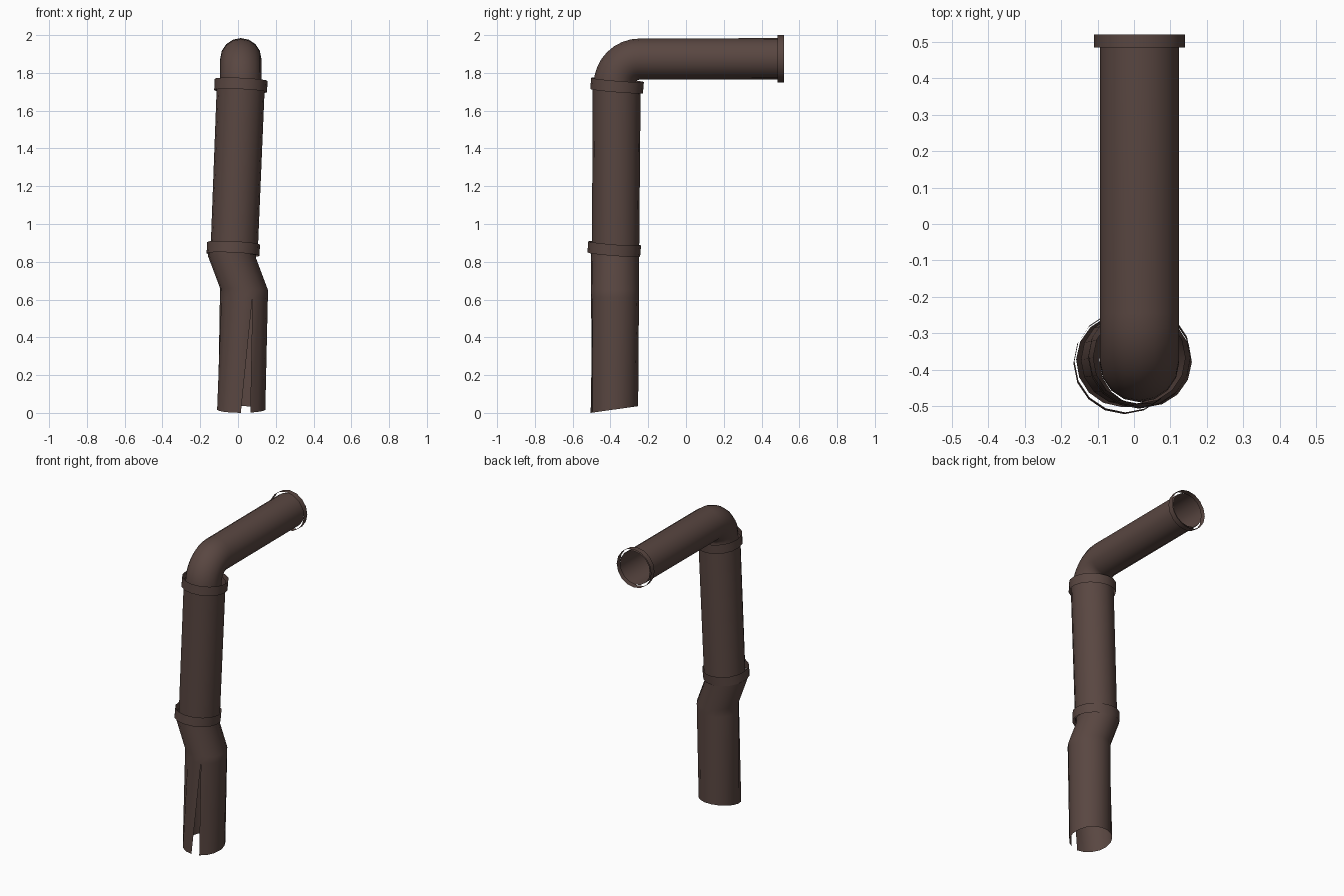
import bpy, bmesh, math
from mathutils import Vector

if "Cube" in bpy.data.objects:
    bpy.data.objects.remove(bpy.data.objects["Cube"])

metal = bpy.data.materials.new("rusty_brown_metal")
metal.diffuse_color = (0.1, 0.062, 0.053, 1)
metal.use_nodes = True
metal.node_tree.nodes["Principled BSDF"].inputs["Base Color"].default_value = metal.diffuse_color


def tube(name, rings, sides=16):
    """Open sheet tube. Ring = (centre, axis, radius, start deg, end deg), angles from -y towards +x."""
    bm = bmesh.new()
    rows = []
    for centre, axis, radius, a0, a1 in rings:
        t = Vector(axis).normalized()
        u = (Vector((1, 0, 0)) - t * t.x).normalized()
        v = t.cross(u)
        row = []
        for i in range(sides + 1):
            a = math.radians(a0 + (a1 - a0) * i / sides - 90)
            row.append(bm.verts.new(Vector(centre) + radius * (u * math.cos(a) + v * math.sin(a))))
        rows.append(row)
    for low, high in zip(rows, rows[1:]):
        for i in range(sides):
            bm.faces.new((low[i], low[i + 1], high[i + 1], high[i]))
    bmesh.ops.remove_doubles(bm, verts=bm.verts, dist=0.0005)
    mesh = bpy.data.meshes.new(name)
    bm.to_mesh(mesh)
    bm.free()
    obj = bpy.data.objects.new(name, mesh)
    bpy.context.collection.objects.link(obj)
    mesh.materials.append(metal)
    bpy.ops.object.select_all(action='DESELECT')
    obj.select_set(True)
    bpy.context.view_layer.objects.active = obj
    bpy.ops.object.shade_smooth_by_angle(angle=math.radians(30))
    return obj


def ring(centre, axis, radius, a0=0, a1=360):
    return (centre, axis, radius, a0, a1)


def collar(name, centre, axis, radius, height):
    half = Vector(axis).normalized() * height / 2
    c = Vector(centre)
    tube(name, [ring(c - half, axis, radius), ring(c + half, axis, radius)])


UP = (0, 0, 1)

# Lower pipe: slanted foot, torn front seam, sideways kink
tube("lower_pipe", [
    ring((0.017, -0.378, 0.018), (0, -0.14, 1), 0.128, 22, 359),
    ring((0.031, -0.376, 0.61), UP, 0.127, 21, 381),
    ring((0.032, -0.376, 0.655), (0.04, 0, 1), 0.127, 21, 381),
    ring((-0.032, -0.375, 0.825), (0.04, 0, 1), 0.127, 21, 381),
    ring((-0.031, -0.375, 0.865), (0.04, 0, 1), 0.127, 21, 381),
])

# Middle pipe, leaning slightly
tube("middle_pipe", [
    ring((-0.021, -0.373, 0.84), (0.042, 0.01, 1), 0.125),
    ring((0.015, -0.367, 1.74), (0.042, 0.01, 1), 0.127),
])

# Upper elbow pipe: quarter bend into the horizontal run
bend_r, by, bz = 0.135, -0.245, 1.738
path = [ring((0.015, -0.38, 1.70), UP, 0.109)]
for k in range(9):
    a = math.radians(90 * k / 8)
    path.append(ring((0.015, by - bend_r * math.cos(a), bz + bend_r * math.sin(a)),
                     (0, math.sin(a), math.cos(a)), 0.109))
path.append(ring((0.015, 0.51, 1.875), (0, 1, 0), 0.109))
tube("elbow_pipe", path)

# Joint collars and mouth rim
collar("lower_collar", (-0.025, -0.38, 0.868), (0.05, 0.08, 1), 0.14, 0.06)
collar("upper_collar", (0.015, -0.365, 1.733), (0.042, 0.08, 1), 0.14, 0.06)
collar("mouth_rim", (0.015, 0.502, 1.875), (0, 1, 0), 0.125, 0.036)
